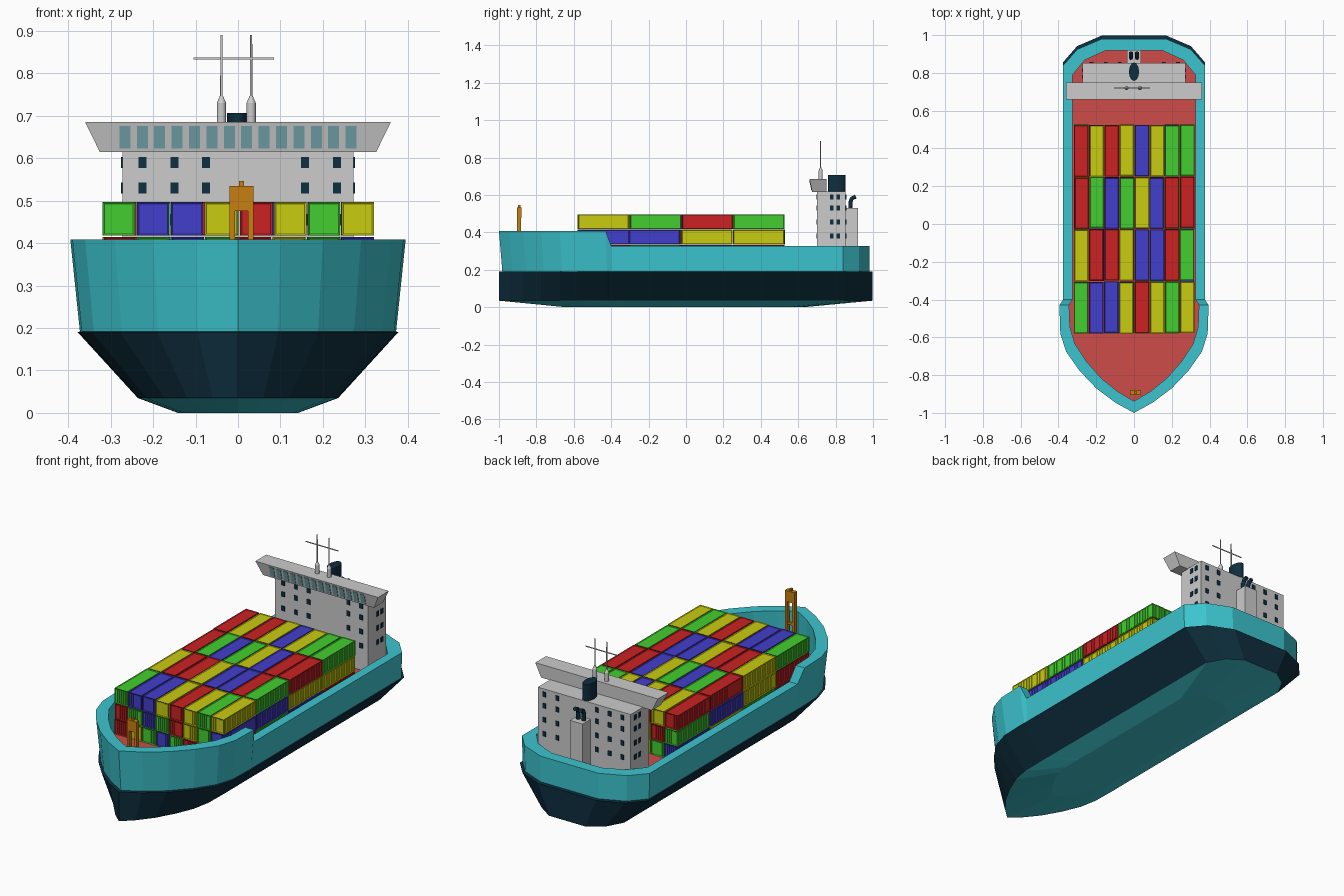
import bpy, bmesh, math, random
from mathutils import Matrix, Vector

random.seed(4)
if "Cube" in bpy.data.objects:
    bpy.data.objects.remove(bpy.data.objects["Cube"])


def material(name, *rgb):
    lin = [((c / 255 + 0.055) / 1.055) ** 2.4 for c in rgb] + [1]
    m = bpy.data.materials.new(name)
    m.use_nodes = True
    m.diffuse_color = lin
    m.node_tree.nodes["Principled BSDF"].inputs["Base Color"].default_value = lin
    return m


TEAL = material("teal hull", 60, 196, 206)
NAVY = material("dark navy", 14, 46, 62)
DECK = material("deck red", 206, 76, 72)
GREY = material("light grey", 204, 204, 204)
ORANGE = material("orange", 200, 128, 16)
GLASS = material("bridge glass", 116, 168, 174)
CARGO = {"R": material("cargo red", 204, 34, 36),
         "G": material("cargo green", 66, 206, 46),
         "Y": material("cargo yellow", 202, 204, 16),
         "B": material("cargo blue", 66, 62, 204)}


def finish(name, bm, *mats):
    bmesh.ops.recalc_face_normals(bm, faces=bm.faces)
    me = bpy.data.meshes.new(name)
    bm.to_mesh(me)
    bm.free()
    for m in mats:
        me.materials.append(m)
    ob = bpy.data.objects.new(name, me)
    bpy.context.collection.objects.link(ob)
    return ob


def add_box(bm, centre, size, tilt=0):
    mat = (Matrix.Translation(centre) @ Matrix.Rotation(tilt, 4, "X")
           @ Matrix.Diagonal((*size, 1)))
    return bmesh.ops.create_cube(bm, size=1, matrix=mat)["verts"]


def boxes(name, mat, items):
    bm = bmesh.new()
    for item in items:
        add_box(bm, *item)
    return finish(name, bm, mat)


def cone(name, mat, centre, r1, r2, height, sides=16, stretch=1):
    bm = bmesh.new()
    bmesh.ops.create_cone(bm, cap_ends=True, segments=sides, radius1=r1, radius2=r2, depth=height)
    bmesh.ops.scale(bm, vec=(1, stretch, 1), verts=bm.verts)
    bmesh.ops.translate(bm, vec=centre, verts=bm.verts)
    ob = finish(name, bm, mat)
    for p in ob.data.polygons:
        p.use_smooth = abs(p.normal.z) < 0.9
    return ob


# Hull: stacked outline rings from keel to gunwale, then down inside to the deck
HIGH, LOW = 0.408, 0.328
OUTLINE = [(0, -1), (.1, -.945), (.2, -.87), (.29, -.775), (.36, -.675), (.39, -.58),
           (.395, -.43), (.375, -.4), (.375, .84), (.3, .925), (.17, .98)]


def rim_height(y):
    return HIGH if y < -0.42 else LOW


def waterline(x, y):
    return x * (0.943 if y < -0.42 else 0.99), y * (0.982 if y < -0.42 else 1)


def navy_edge(x, y):
    x, y = waterline(x, y)
    return x * 1.014, y * 1.018


def chine(x, y):
    x, y = navy_edge(x, y)
    return x * 0.625, y


def inner(x, y):
    return x * 0.87, y * (0.938 if abs(y) > 0.5 else 1)


LEVELS = [
    lambda x, y: (chine(x, y)[0] * 0.6, y * 0.64, 0),
    lambda x, y: (*chine(x, y), 0.035),
    lambda x, y: (*navy_edge(x, y), 0.19),
    lambda x, y: (*waterline(x, y), 0.192),
    lambda x, y: (x, y, rim_height(y)),
    lambda x, y: (*inner(x, y), rim_height(y)),
    lambda x, y: (*inner(x, y), 0.25),
]
bm = bmesh.new()
rings = []
for level in LEVELS:
    half = [level(x, y) for x, y in OUTLINE]
    full = half + [(-x, y, z) for x, y, z in reversed(half[1:])]
    rings.append([bm.verts.new(p) for p in full])
for k, (a, b) in enumerate(zip(rings, rings[1:])):
    for i in range(len(a)):
        j = (i + 1) % len(a)
        f = bm.faces.new((a[i], a[j], b[j], b[i]))
        f.material_index = 1 if k in (1, 2) else 0
bm.faces.new(rings[0])
bm.faces.new(rings[-1]).material_index = 2
finish("hull", bm, TEAL, NAVY, DECK)


# Containers: recessed panels with upright ribs, one shared mesh per colour
W, L, H = 0.076, 0.272, 0.079


def container_mesh(mat):
    bm = bmesh.new()
    add_box(bm, (0, 0, 0), (W, L, H))
    bmesh.ops.inset_individual(bm, faces=bm.faces[:], thickness=0.006, depth=-0.003)
    for s in (-1, 1):
        for i in range(12):
            add_box(bm, (s * (W / 2 - .002), (i - 5.5) * L / 13, 0), (.003, .009, H - .012))
        for i in range(5):
            add_box(bm, ((i - 2) * .012, s * (L / 2 - .002), 0), (.005, .003, H - .012))
    ob = finish("container", bm, mat)
    me = ob.data
    bpy.data.objects.remove(ob)
    return me


meshes = {key: container_mesh(m) for key, m in CARGO.items()}
TOP = ["GBBYRYGY", "YRRYBBRG", "RGBGYBRR", "RYRYBYGG"]
MIDDLE = ["RGBGRYGB", "YBGRYGRB", "BYRGBRGY", "GRYBGYBY"]
BOTTOM = ["RYGBGRYR", "GRBYRBYG", "YBRGYGRB", "BGYRBYGR"]
for tier, rows in enumerate((BOTTOM, MIDDLE, TOP)):
    for r, row in enumerate(rows):
        for c, key in enumerate(row):
            ob = bpy.data.objects.new("container", meshes[key])
            ob.location = (-0.279 + c * 0.08 + random.uniform(-.002, .002),
                           -0.442 + r * 0.277 + random.uniform(-.003, .003),
                           0.293 + tier * 0.082)
            bpy.context.collection.objects.link(ob)

# Deckhouse and its small windows on all four sides
boxes("deckhouse", GREY, [((0, .777, .433), (.545, .153, .37))])
boxes("engine_casing", GREY, [((0, .885, .39), (.075, .07, .28))])
ROWS = (0.59, 0.53, 0.455, 0.38)
panes = []
for z in ROWS:
    for x in (-.225, -.15, -.075, .158, .233):
        panes += [((x, y, z), (.019, .006, .026)) for y in (.7, .854)]
    for s in (-1, 1):
        panes += [((s * .273, y, z), (.006, .019, .026)) for y in (.78, .815)]
boxes("deckhouse_windows", NAVY, panes)

# Bridge: wide box flaring outward at the top, with a raked front
bm = bmesh.new()
for v in add_box(bm, (0, .7125, .65), (.72, .075, .07)):
    if v.co.z < .65:
        v.co.x *= 0.905
    elif v.co.y < .7:
        v.co.y -= 0.015
finish("bridge", bm, GREY)
rake = math.atan2(.015, .07)
boxes("bridge_windows", GLASS,
      [(((i - 6.5) * .041, .6675, .65), (.026, .005, .054), rake) for i in range(14)])

# Funnel and bent exhaust pipes
cone("funnel", NAVY, (0, .806, .66), .026, .026, .092, 24, 1.85)
for s in (-1, 1):
    cu = bpy.data.curves.new("exhaust_pipe", "CURVE")
    cu.dimensions = "3D"
    cu.bevel_depth = 0.011
    cu.bevel_resolution = 2
    cu.use_fill_caps = True
    sp = cu.splines.new("POLY")
    path = [(.88, .525), (.88, .565), (.887, .582), (.908, .592)]
    sp.points.add(len(path) - 1)
    for p, (y, z) in zip(sp.points, path):
        p.co = (s * .016, y, z, 1)
    cu.materials.append(NAVY)
    bpy.context.collection.objects.link(bpy.data.objects.new("exhaust_pipe", cu))

# Twin masts with a shared crossbar
for s in (-1, 1):
    x = s * .035 - .004
    cone("mast_base", GREY, (x, .72, .705), .011, .011, .05)
    cone("mast_shoulder", GREY, (x, .72, .738), .011, .004, .016)
    cone("mast_pole", GREY, (x, .72, .815), .003, .0025, .15, 8)
boxes("mast_crossbar", GREY, [((-.01, .72, .835), (.19, .004, .004))])

# Bow gantry
boxes("bow_gantry", ORANGE,
      [((x, -.892, .39), (.013, .022, .28)) for x in (-.013, .03)]
      + [((.008, -.892, .505), (.056, .024, .058)),
         ((.008, -.892, .538), (.012, .014, .016)),
         ((.008, -.892, .36), (.04, .012, .012))])
